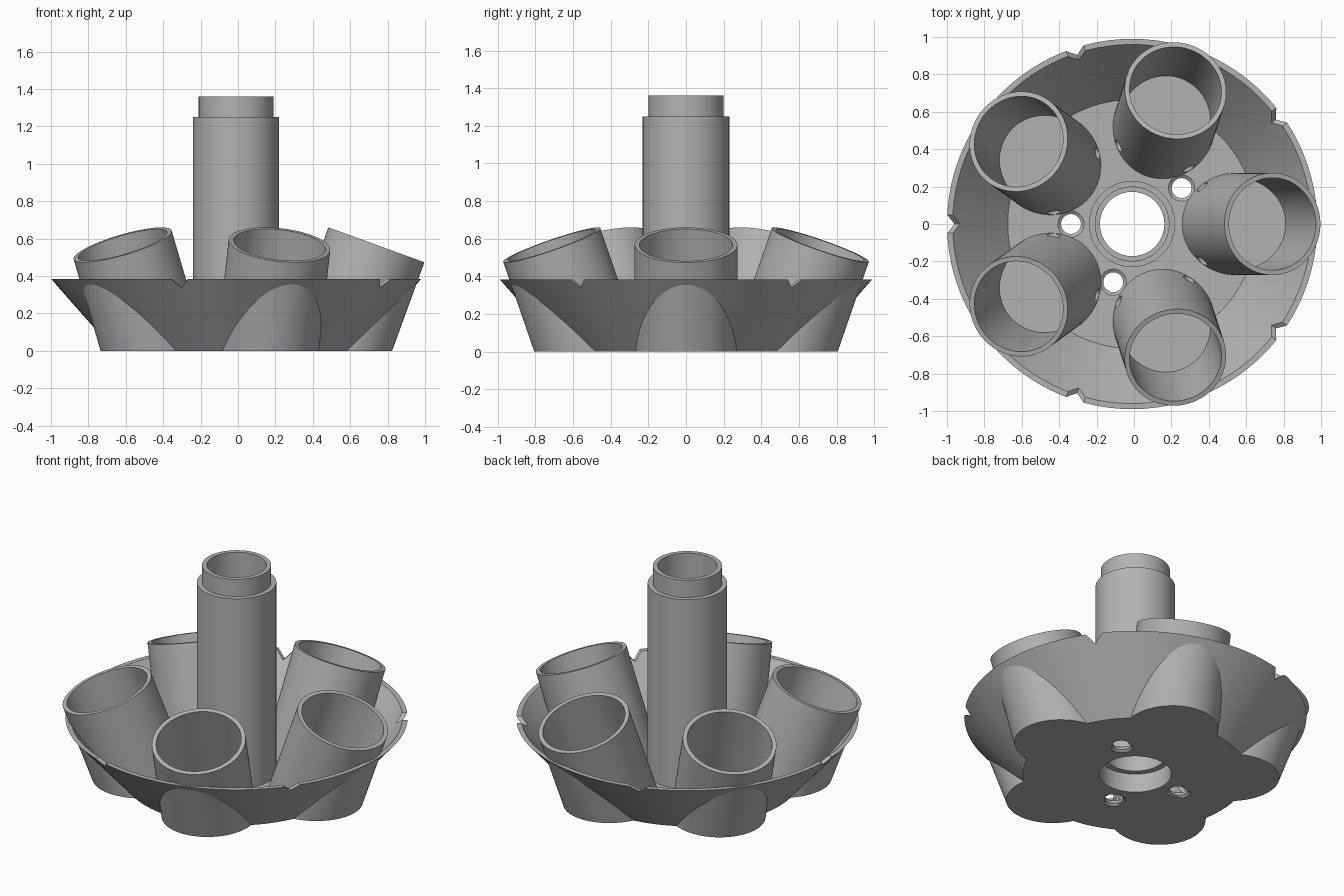
import bpy, bmesh, math
from mathutils import Matrix, Vector

if "Cube" in bpy.data.objects:
    bpy.data.objects.remove(bpy.data.objects["Cube"])

SEG = 96
OFFSET = Matrix.Translation((-0.01, 0, 0))
TILT = math.radians(20)
FLOOR = 0.04

grey = bpy.data.materials.new("plain grey")
grey.use_nodes = True
grey.diffuse_color = (0.45, 0.45, 0.45, 1)
grey.node_tree.nodes["Principled BSDF"].inputs["Base Color"].default_value = grey.diffuse_color


def turn(degrees):
    return Matrix.Rotation(math.radians(degrees), 4, "Z")


def make(name, bm, matrix=Matrix()):
    bmesh.ops.recalc_face_normals(bm, faces=bm.faces)
    bm.transform(OFFSET @ matrix)
    mesh = bpy.data.meshes.new(name)
    bm.to_mesh(mesh)
    bm.free()
    mesh.materials.append(grey)
    obj = bpy.data.objects.new(name, mesh)
    bpy.context.collection.objects.link(obj)
    return obj


def bridge(bm, a, b):
    for i in range(len(a)):
        j = (i + 1) % len(a)
        bm.faces.new((a[i], a[j], b[j], b[i]))


def lathe(profile, closed):
    """Revolve (radius, height) points; closed loops the profile, else caps the ends."""
    bm = bmesh.new()
    rings = []
    for r, z in profile:
        angles = [math.tau * i / SEG for i in range(SEG)]
        rings.append([bm.verts.new((r * math.cos(a), r * math.sin(a), z)) for a in angles])
    for a, b in zip(rings, rings[1:]):
        bridge(bm, a, b)
    if closed:
        bridge(bm, rings[-1], rings[0])
    else:
        bm.faces.new(rings[0])
        bm.faces.new(rings[-1])
    return bm


# Leaning cylinder rings: flat at the bottom, square to the axis at the top
AXIS = Vector((math.sin(TILT), 0, math.cos(TILT)))
SIDE = Vector((math.cos(TILT), 0, -math.sin(TILT)))
MOUTH = Vector((0.75, 0, 0.567))


def leaning_rings(bm, radius, bottom, extra=0):
    low, high = [], []
    for i in range(SEG):
        a = math.tau * i / SEG
        p = MOUTH + radius * (SIDE * math.cos(a) + Vector((0, math.sin(a), 0)))
        high.append(bm.verts.new(p + AXIS * extra))
        low.append(bm.verts.new(p + AXIS * ((bottom - p.z) / AXIS.z)))
    return low, high


def cup_mesh():
    bm = bmesh.new()
    out_low, out_high = leaning_rings(bm, 0.273, 0)
    in_low, in_high = leaning_rings(bm, 0.247, FLOOR)
    bridge(bm, out_low, out_high)
    bridge(bm, out_high, in_high)
    bridge(bm, in_high, in_low)
    bm.faces.new(out_low)
    bm.faces.new(in_low)
    return bm


def cavity_mesh():
    bm = bmesh.new()
    low, high = leaning_rings(bm, 0.26, FLOOR - 0.004, 0.2)
    bridge(bm, low, high)
    bm.faces.new(low)
    bm.faces.new(high)
    return bm


def notch_mesh():
    bm = bmesh.new()
    ends = []
    for x in (0.85, 1.1):
        ends.append([bm.verts.new((x, y, z)) for y, z in ((-0.06, 0.395), (0, 0.34), (0.06, 0.395))])
    bridge(bm, *ends)
    for end in ends:
        bm.faces.new(end)
    return bm


def drain_mesh():
    bm = bmesh.new()
    bmesh.ops.create_cone(bm, cap_ends=True, segments=24, radius1=0.035, radius2=0.035, depth=0.24,
                          matrix=Matrix.Translation((0.42, 0, 0.08)) @ Matrix.Rotation(math.pi / 2, 4, "X"))
    return bm


def cut(obj, cutters):
    for cutter in cutters:
        mod = obj.modifiers.new("cut", "BOOLEAN")
        mod.operation = "DIFFERENCE"
        mod.solver = "EXACT"
        mod.object = cutter
    graph = bpy.context.evaluated_depsgraph_get()
    mesh = bpy.data.meshes.new_from_object(obj.evaluated_get(graph))
    obj.modifiers.clear()
    obj.data = mesh


# Conical bowl with a flat floor
bowl = make("bowl", lathe([(0.215, 0), (0.65, 0), (0.99, 0.385), (0.96, 0.385),
                           (0.665, FLOOR), (0.215, FLOOR)], True))

# Hollow stepped column with a socket underneath
column = make("column", lathe([(0.208, 0), (0.23, 0), (0.23, 1.25), (0.2, 1.25), (0.2, 1.36),
                               (0.172, 1.36), (0.172, 0.12), (0.208, 0.12)], True))

# Five leaning cups
cups = [make(f"cup_{i + 1}", cup_mesh(), turn(72 * i)) for i in range(5)]

# Rim notches, cup cavities and chamfered screw holes cut from the bowl
hole = [(0.07, -0.01), (0.07, 0), (0.053, 0.012), (0.053, 0.028), (0.07, FLOOR), (0.07, 0.05)]
cutters = [make("cavity_cutter", cavity_mesh(), turn(72 * i)) for i in range(5)]
cutters += [make("notch_cutter", notch_mesh(), turn(72 * i + 36)) for i in range(5)]
cutters += [make("hole_cutter", lathe(hole, False), turn(a) @ Matrix.Translation((0.327, 0, 0)))
            for a in (36, 180, 252)]
cut(bowl, cutters)

# Drain holes joining neighbouring cups
drains = [make("drain_cutter", drain_mesh(), turn(72 * i + 36)) for i in range(5)]
for i, cup in enumerate(cups):
    cut(cup, [drains[i], drains[i - 1]])

for cutter in cutters + drains:
    bpy.data.objects.remove(cutter)

# Smooth round walls, sharp edges
bpy.ops.object.select_all(action="DESELECT")
for obj in [bowl, column] + cups:
    obj.select_set(True)
bpy.context.view_layer.objects.active = bowl
bpy.ops.object.shade_smooth_by_angle(angle=math.radians(30))
